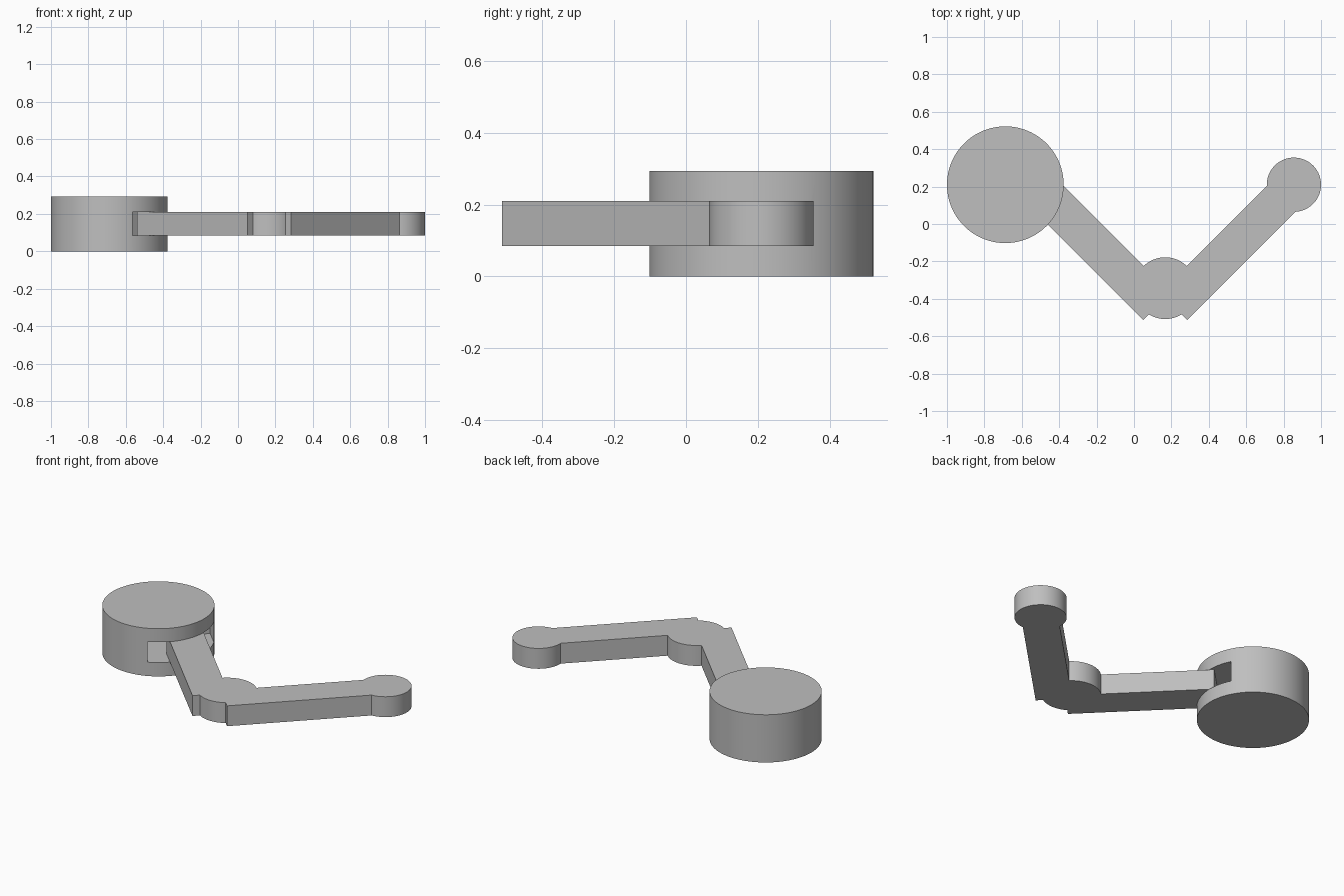
import bpy
import math

old = bpy.data.objects.get("Cube")
if old:
    bpy.data.objects.remove(old, do_unlink=True)

grey = bpy.data.materials.new("plain grey")
grey.use_nodes = True
colour = (0.52, 0.52, 0.52, 1)
grey.diffuse_color = colour
grey.node_tree.nodes["Principled BSDF"].inputs["Base Color"].default_value = colour

LOW, HIGH = 0.085, 0.21          # arm underside and top
WIDTH, LENGTH = 0.205, 0.835     # arm size


def finish(ob, name):
    ob.name = name
    ob.data.materials.append(grey)
    return ob


def disc(name, x, y, radius, low=LOW, high=HIGH):
    bpy.ops.mesh.primitive_cylinder_add(vertices=96, radius=radius, depth=high - low,
                                        location=(x, y, (low + high) / 2))
    return finish(bpy.context.object, name)


def bar(name, x, y, length, width, degrees):
    bpy.ops.mesh.primitive_cube_add(size=1, location=(x, y, (LOW + HIGH) / 2),
                                    rotation=(0, 0, math.radians(degrees)))
    ob = bpy.context.object
    ob.scale = (length, width, HIGH - LOW)
    bpy.ops.object.transform_apply(location=False, rotation=True, scale=True)
    return finish(ob, name)


def combine(target, other, operation):
    mod = target.modifiers.new(operation.lower(), 'BOOLEAN')
    mod.operation = operation
    mod.solver = 'EXACT'
    mod.object = other
    bpy.context.view_layer.objects.active = target
    bpy.ops.object.modifier_apply(modifier=mod.name)
    bpy.data.objects.remove(other, do_unlink=True)


def smooth(ob):
    bpy.ops.object.select_all(action='DESELECT')
    ob.select_set(True)
    bpy.context.view_layer.objects.active = ob
    bpy.ops.object.shade_smooth_by_angle(angle=math.radians(30))


# Round base with a deep slot twice the arm width
base = disc("base", -0.688, 0.21, 0.312, 0, 0.293)
slot = bar("slot_cutter", -0.387, 0.038, 0.71, 2 * WIDTH, -45)
slot.hide_render = True
combine(base, slot, 'DIFFERENCE')

# Two mirrored arms meeting at the elbow, fused with the round joints
ELBOW_X, ARM_Y = 0.167, -0.145
linkage = bar("arm_linkage", ELBOW_X - 0.34, ARM_Y, LENGTH, WIDTH, -45)
parts = [
    bar("outer_arm", ELBOW_X + 0.34, ARM_Y, LENGTH, WIDTH, 45),
    disc("elbow", ELBOW_X, -0.343, 0.165),
    disc("tip", 0.855, 0.21, 0.145),
]
for part in parts:
    combine(linkage, part, 'UNION')

for ob in (base, linkage):
    smooth(ob)
